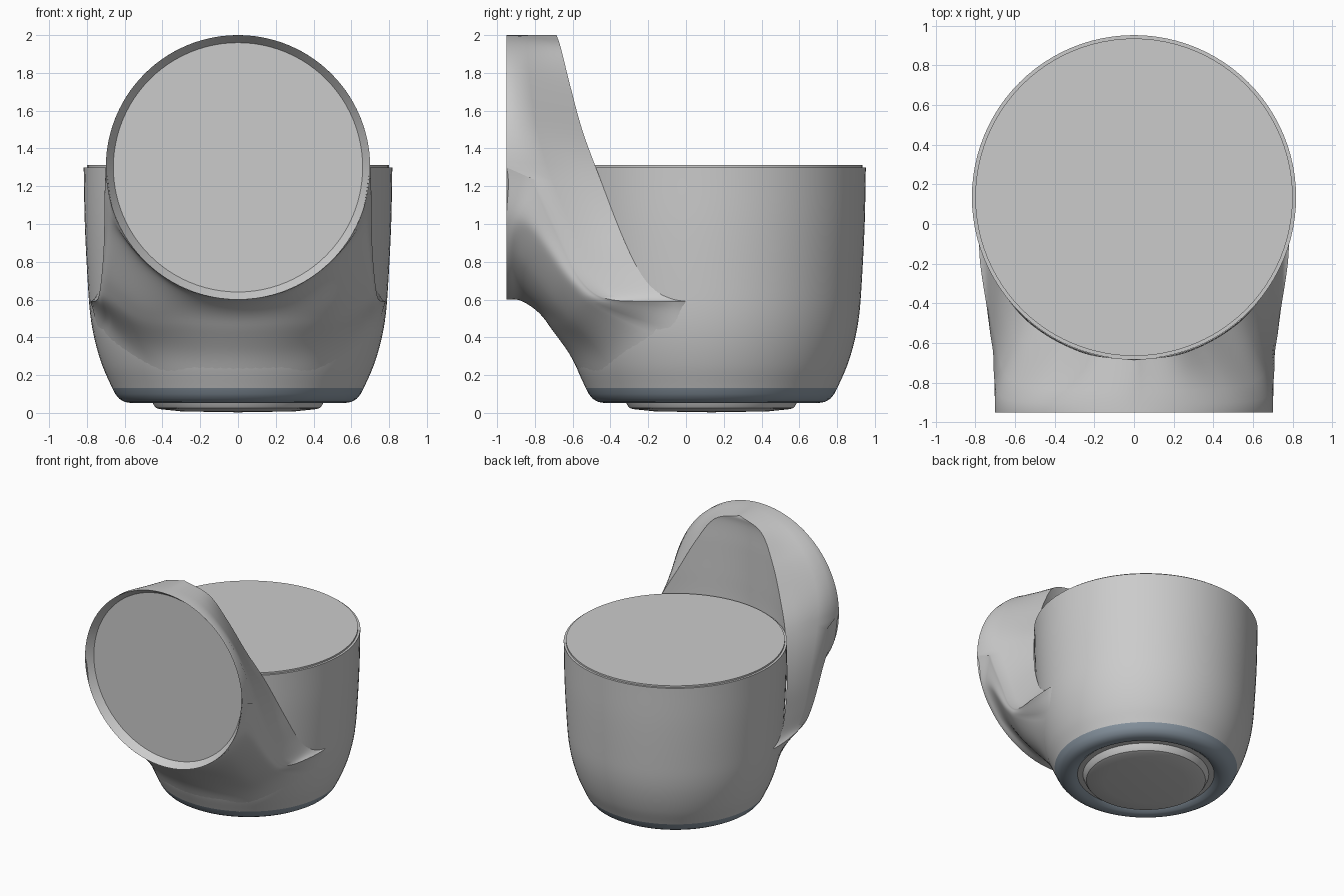
import bpy, bmesh, math
from mathutils import Vector as V

if "Cube" in bpy.data.objects:
    bpy.data.objects.remove(bpy.data.objects["Cube"])

CY = 0.135          # y of the cup axis
R = 0.817           # cup radius at the lip


def finish(name, bm, angle=32):
    me = bpy.data.meshes.new(name)
    bm.to_mesh(me)
    bm.free()
    for p in me.polygons:
        p.use_smooth = True
    me.set_sharp_from_angle(angle=math.radians(angle))
    ob = bpy.data.objects.new(name, me)
    bpy.context.collection.objects.link(ob)
    return ob


def catmull(pts, n):
    """n points along a smooth curve through pts."""
    pts = [V(p) for p in pts]
    out = []
    for i in range(n):
        u = i / (n - 1) * (len(pts) - 1)
        k = min(int(u + 1e-9), len(pts) - 2)
        t = u - k
        b, c = pts[k], pts[k + 1]
        a = pts[k - 1] if k else b * 2 - c
        d = pts[k + 2] if k + 2 < len(pts) else c * 2 - b
        out.append(0.5 * (2 * b + (c - a) * t + (2 * a - 5 * b + 4 * c - d) * t * t
                          + (3 * b - a - 3 * c + d) * t ** 3))
    return out


def mirror(p):
    return V((-p[0], p[1], p[2]))


def skin(name, grids, inside, angle=45):
    """Skin grids of points, normals facing away from a point, welded together."""
    bm = bmesh.new()
    for rows in grids:
        g = [[bm.verts.new(p) for p in r] for r in rows]
        faces = [bm.faces.new((a[i], a[i + 1], b[i + 1], b[i]))
                 for a, b in zip(g, g[1:]) for i in range(len(a) - 1)]
        bm.normal_update()
        if sum(f.calc_area() * f.normal.dot((f.calc_center_median() - V(inside)).normalized())
               for f in faces) < 0:
            bmesh.ops.reverse_faces(bm, faces=faces)
    bmesh.ops.remove_doubles(bm, verts=bm.verts, dist=0.0005)
    return finish(name, bm, angle)


def lathe(name, profile, seg=96):
    """Spin a bottom-to-top profile about the cup axis."""
    rows = [[V((r * math.cos(math.tau * i / seg), CY + r * math.sin(math.tau * i / seg), z))
             for i in range(seg + 1)] for r, z in profile]
    zs = [z for _, z in profile]
    return skin(name, [rows], (0, CY, (min(zs) + max(zs)) / 2), 32)


# cup: bowed wall, coloured base band, foot and top panel
wall = catmull([(.667, 0, .133), (.718, 0, .25), (.757, 0, .38), (.782, 0, .52),
                (.796, 0, .7), (.811, 0, 1.0), (R, 0, 1.3)], 40)
lathe("cup_body", [(p.x, p.z) for p in wall] + [(.80, 1.3)])
lathe("top_panel", [(.80, 1.29), (.80, 1.313), (0, 1.313)])
band = lathe("base_band", [(.50, .078), (.53, .056), (.565, .052), (.60, .058),
                           (.628, .074), (.65, .1), (.667, .133)])
lathe("foot", [(0, .003), (.3, .008), (.415, .02), (.435, .027), (.448, .045),
               (.46, .075), (.50, .078)])
blue = bpy.data.materials.new("blue_grey")
blue.diffuse_color = (.27, .33, .39, 1)
blue.use_nodes = True
blue.node_tree.nodes["Principled BSDF"].inputs["Base Color"].default_value = blue.diffuse_color
band.data.materials.append(blue)


def wall_radius(z):
    for a, b in zip(wall, wall[1:]):
        if z <= b.z:
            return a.x + (b.x - a.x) * max(0, (z - a.z) / (b.z - a.z))
    return R


# hood: crease line and back edge, both running from the top down the side
crease = [(0, -.9, 2), (.27, -.9, 1.946), (.495, -.9, 1.795), (.65, -.88, 1.56),
          (.7, -.81, 1.28), (.71, -.65, .9), (.725, -.55, .7), (.742, -.42, .605),
          (.775, -.2, .59), (.785, 0, .59)]
back_yz = [(-.68, 2), (-.662, 1.93), (-.615, 1.74), (-.55, 1.5), (-.466, 1.27), (-.343, .95),
           (-.247, .75), (-.165, .65), (-.08, .605), (0, .59)]
back = []
for y, z in back_yz:
    r = wall_radius(z) + .006 * min(1, (z - .59) * 5)
    back.append((math.sqrt(max(r * r - (y - CY) ** 2, 0)), y, z))
back[0] = (0, -.685, 2)
N = 64
K, E = catmull(crease, N), catmull(back, N)
K[-1] = E[-1]
F = []
for i, p in enumerate(K):
    if i <= 28:         # front circle above the widest point
        a = math.atan2(p.x, p.z - 1.3) if i < 28 else math.pi / 2
        p.x, p.z = .7 * math.sin(a), (1.3 + .7 * math.cos(a) if i < 28 else p.z)
        F.append(V((p.x, -.95, 1.3 + .7 * math.cos(a))))
    else:
        F.append(p.copy())


def both(r):
    return [mirror(p) for p in r[:0:-1]] + r


hood = [both(F), both(K)] + [both([k.lerp(e, t) for k, e in zip(K, E)])
                             for t in (.25, .5, .75, 1)]

# flared underside blending the round front into the cup
side = [F[28], F[28].lerp(K[28], .33), F[28].lerp(K[28], .67)] + K[28:]
M = len(side)
cols = [[(.647, -.95, 1.032), (.665, -.82, .96), (.69, -.62, .68), (.7, -.42, .5), (.70, -.1, .36)],
        [(.495, -.95, .805), (.5, -.86, .78), (.51, -.68, .56), (.48, -.5, .35), (.40, -.39, .145)],
        [(.268, -.95, .653), (.27, -.86, .635), (.28, -.74, .53), (.25, -.61, .34), (.20, -.495, .145)],
        [(0, -.95, .6), (0, -.87, .592), (0, -.76, .51), (0, -.65, .34), (0, -.53, .145)]]
cols = [side] + [catmull(c, M) for c in cols]
cols += [[mirror(p) for p in c] for c in cols[-2::-1]]
W = 73
under = [catmull([c[j] for c in cols], W) for j in range(M)]
for j, row in enumerate(under):     # ease the lower part onto the wall
    t = max(0, (j / (M - 1) - .58) / .42)
    for i, p in enumerate(row):
        w = t * t * (3 - 2 * t) * min(1, min(i, W - 1 - i) / 7)
        q = V((p.x, p.y - CY))
        q *= (wall_radius(p.z) - .002) / q.length
        row[i] = p.lerp(V((q.x, q.y + CY, p.z)), w)
skin("hood", [hood, under], (0, -.3, 1.2))

# concave back of the hood, following the cup radius
rows = []
for p in E[:32]:
    a = math.atan2(p.x, CY - p.y)
    rad = math.hypot(p.x, CY - p.y)
    rows.append([V((rad * math.sin(a * s / 12), CY - rad * math.cos(a * s / 12), p.z))
                 for s in range(-12, 13)])
skin("hood_back", [rows], (0, -1.5, 1.5))


# sloped rim and round front panel
def circle(r, y, n=96):
    return [V((r * math.sin(math.tau * i / n), y, 1.3 + r * math.cos(math.tau * i / n)))
            for i in range(n + 1)]


skin("front_rim", [[circle(.7, -.95), circle(.66, -.895)]], (0, .5, 1.3))
skin("front_panel", [[circle(.66, -.895), circle(.0001, -.895)]], (0, 0, 1.3))
